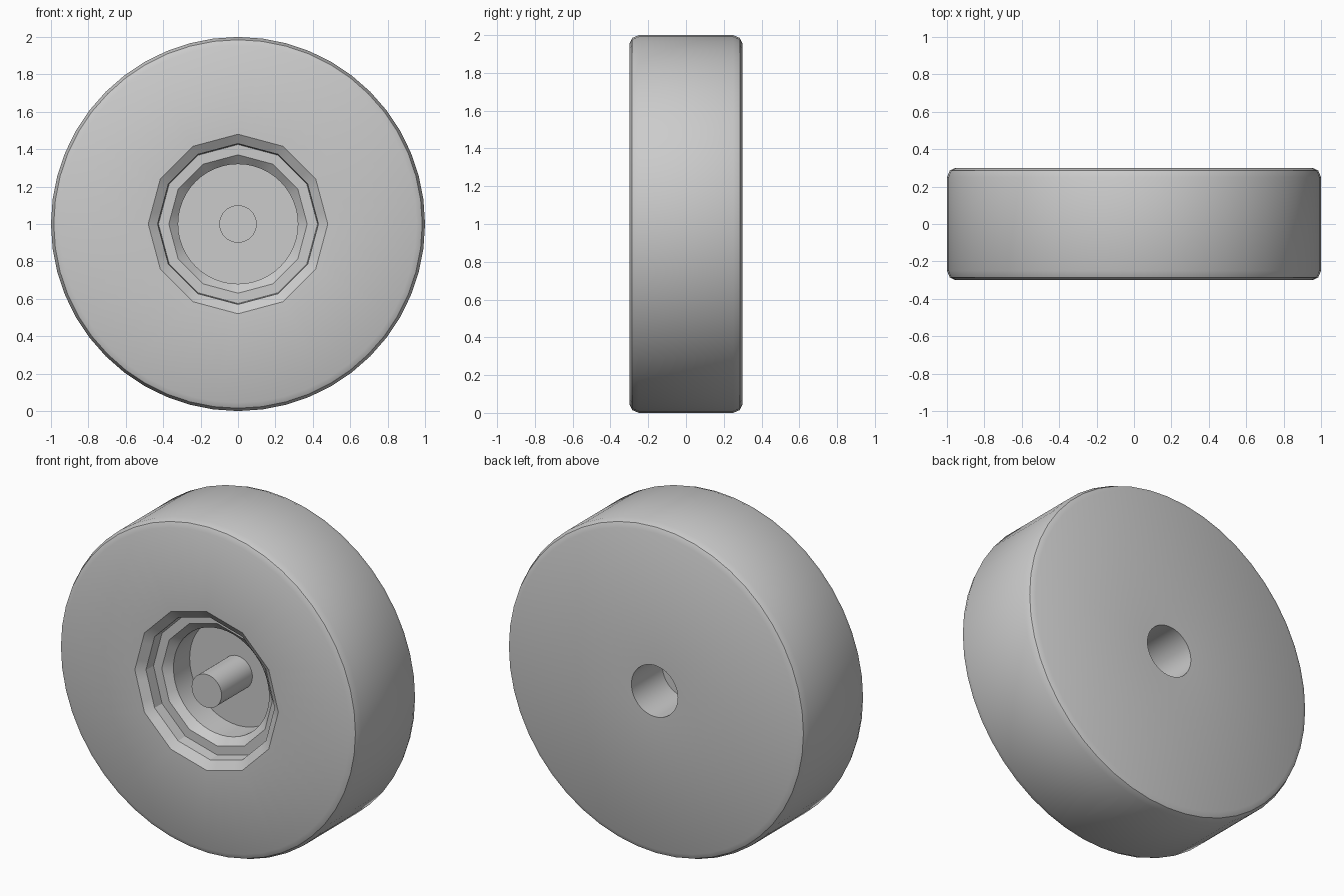
import bpy, bmesh
from math import sin, cos, pi

if "Cube" in bpy.data.objects:
    bpy.data.objects.remove(bpy.data.objects["Cube"], do_unlink=True)

SEG = 48
CENTRE_Z = 1.0

grey = bpy.data.materials.new("light_grey")
grey.use_nodes = True
grey.diffuse_color = (0.6, 0.6, 0.6, 1)
grey.node_tree.nodes["Principled BSDF"].inputs["Base Color"].default_value = (0.6, 0.6, 0.6, 1)


def lathe(name, profile, seg=SEG):
    """Turn (radius, y, sides) rings about the y axis and cap both ends.
    sides = 0 is round, otherwise the ring is a polygon."""
    bm = bmesh.new()
    rings = []
    for r, y, sides in profile:
        ring = []
        for i in range(seg):
            a = 2 * pi * i / seg
            k = r
            if sides:
                half = pi / sides
                k = r * cos(half) / cos(a % (2 * half) - half)
            ring.append(bm.verts.new((k * sin(a), y, CENTRE_Z + k * cos(a))))
        rings.append(ring)
    for r0, r1 in zip(rings, rings[1:]):
        for i in range(seg):
            j = (i + 1) % seg
            bm.faces.new((r0[i], r0[j], r1[j], r1[i]))
    bm.faces.new(rings[0])
    bm.faces.new(rings[-1])
    bmesh.ops.recalc_face_normals(bm, faces=bm.faces)
    mesh = bpy.data.meshes.new(name)
    bm.to_mesh(mesh)
    bm.free()
    mesh.materials.append(grey)
    obj = bpy.data.objects.new(name, mesh)
    bpy.context.collection.objects.link(obj)
    bpy.ops.object.select_all(action='DESELECT')
    obj.select_set(True)
    bpy.context.view_layer.objects.active = obj
    bpy.ops.object.shade_smooth_by_angle(angle=0.5)
    return obj


# Wheel body: stepped front recess, rounded rim, round socket in the back
recess = [(0.32, -0.005, 0), (0.32, -0.16, 0), (0.37, -0.2, 12),
          (0.425, -0.2, 12), (0.43, -0.265, 12), (0.48, -0.3, 12)]
front_rim = [(0.955, -0.3, 0), (0.985, -0.285, 0), (1.0, -0.25, 0)]
back_rim = [(r, -y, s) for r, y, s in reversed(front_rim)]
socket = [(0.155, 0.3, 0), (0.155, 0.005, 0)]
lathe("wheel_body", recess + front_rim + back_rim + socket)

# Axle peg standing on the recess floor
lathe("axle_peg", [(0.1, -0.004, 0), (0.1, -0.3, 0)], 32)
